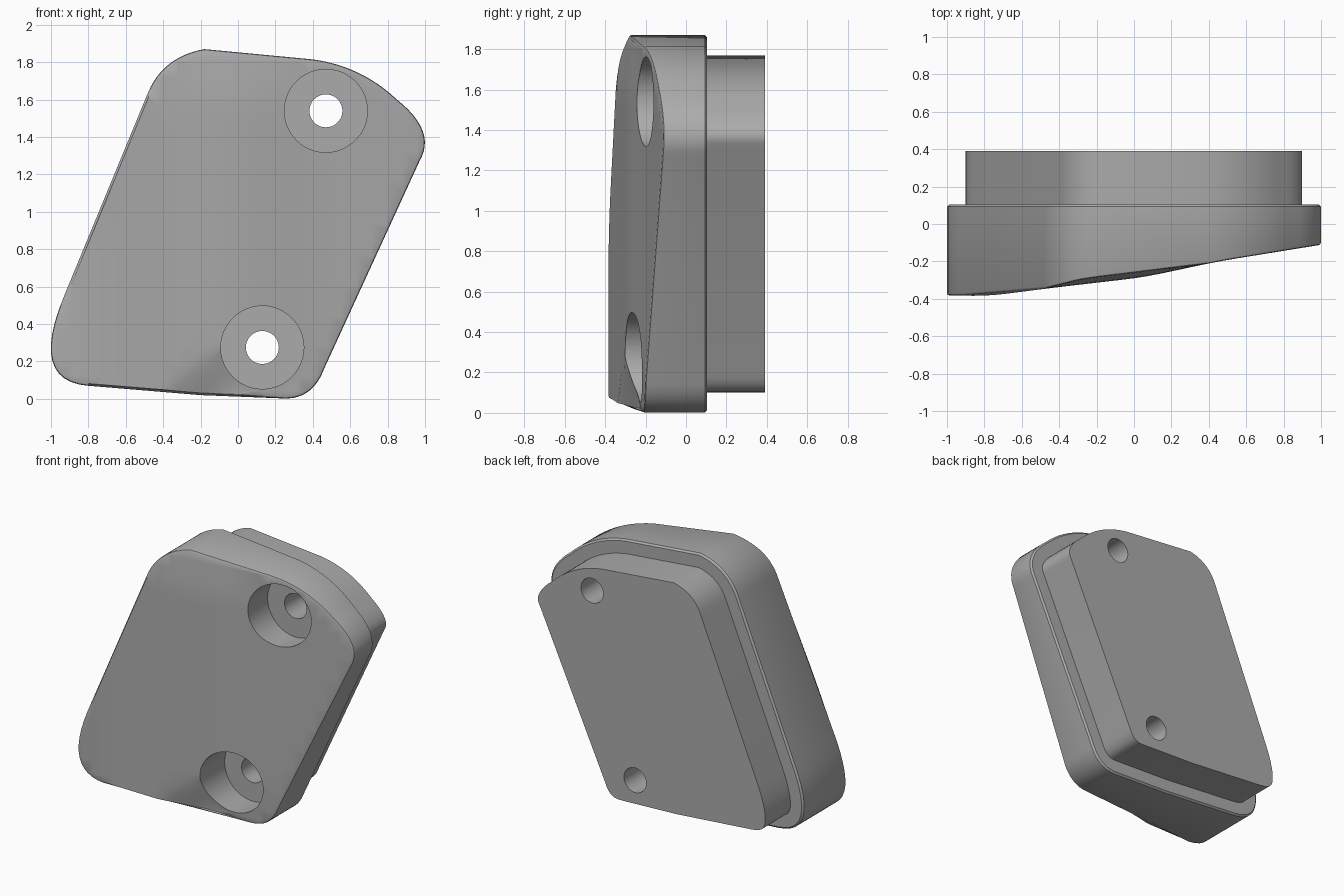
import bpy, bmesh
from mathutils import Vector

cube = bpy.data.objects.get("Cube")
if cube:
    bpy.data.objects.remove(cube, do_unlink=True)

grey = bpy.data.materials.new("plain_grey")
grey.use_nodes = True
GREY = (0.41, 0.41, 0.41, 1)
grey.diffuse_color = GREY
grey.node_tree.nodes["Principled BSDF"].inputs["Base Color"].default_value = GREY

# Rounded corners of the outline in x, z: start, control, end
CORNERS = [
    ((-.80, .07), (-1.12, .095), (-.93, .55)),
    ((-.48, 1.64), (-.40, 1.83), (-.18, 1.87)),
    ((.40, 1.815), (.66, 1.78), (.85, 1.60)),
    ((.85, 1.60), (1.065, 1.43), (.97, 1.27)),
    ((.46, .16), (.40, 0), (.25, .002)),
]
# Front surface depth along x
SLOPE = [(-1.1, -.38), (-.78, -.385), (-.4, -.337), (.05, -.285), (.45, -.2), (1.1, -.095)]
LIP = .012


def clamp(v, lo=0.0, hi=1.0):
    return max(lo, min(hi, v))


def outline(steps=12):
    pts = []
    for corner in CORNERS:
        a, b, c = (Vector(p) for p in corner)
        for i in range(steps + 1):
            t = i / steps
            p = a * (1 - t) ** 2 + b * 2 * t * (1 - t) + c * t * t
            if not pts or (p - pts[-1]).length > .001:
                pts.append(p)
    pts.append(Vector((-.2, .02)))
    return pts


def inset(pts, d):
    out = []
    for i, p in enumerate(pts):
        u = (p - pts[i - 1]).normalized()
        v = (pts[(i + 1) % len(pts)] - p).normalized()
        n = Vector((u.y + v.y, -u.x - v.x)).normalized()
        out.append(p + n * d / max(.5, n.dot(Vector((u.y, -u.x)))))
    return out


def ramp(x):
    for (x0, y0), (x1, y1) in zip(SLOPE, SLOPE[1:]):
        if x <= x1:
            return y0 + (y1 - y0) * (x - x0) / (x1 - x0)
    return SLOPE[-1][1]


def front_y(x, z):
    y = sum(ramp(clamp(x + k * .04, -1.1, 1.1)) for k in range(-2, 3)) / 5
    # Folded lower corner and softly falling top edge
    fold = min(.05 + .72 * (x + .4), .3)
    y += clamp(.25 * (fold - z), 0, .06) * clamp((.45 - x) / .45)
    y += .03 * clamp((z - 1.6) / .27) * clamp((.4 - x) / .3) * clamp((x + .6) / .3)
    return y


def loft(name, rings, grid=False):
    """Join outline rings, each an inset and a depth function."""
    bm = bmesh.new()
    loops = []
    for d, depth in rings:
        loops.append([bm.verts.new((p.x, depth(p.x, p.y), p.y)) for p in inset(outline(), d)])
    n = len(loops[0])
    for a, b in zip(loops, loops[1:]):
        for i in range(n):
            j = (i + 1) % n
            bm.faces.new((a[i], a[j], b[j], b[i]))
    bm.faces.new(loops[0])
    cap = bm.faces.new(loops[-1])
    if grid:
        faces = {cap}
        cuts = [((i * .08 - .963, 0, 0), (1, 0, 0)) for i in range(25)]
        cuts += [((0, 0, i * .08 + .043), (0, 0, 1)) for i in range(23)]
        for co, no in cuts:
            geom = set(faces)
            for f in faces:
                geom.update(f.edges)
                geom.update(f.verts)
            res = bmesh.ops.bisect_plane(bm, geom=list(geom), plane_co=co, plane_no=no, dist=.0005)
            faces = {g for g in res["geom"] if isinstance(g, bmesh.types.BMFace)}
        for v in {v for f in faces for v in f.verts}:
            v.co.y = front_y(v.co.x, v.co.z)
        bmesh.ops.triangulate(bm, faces=list(faces))
    bmesh.ops.recalc_face_normals(bm, faces=bm.faces[:])
    mesh = bpy.data.meshes.new(name)
    bm.to_mesh(mesh)
    bm.free()
    mesh.materials.append(grey)
    ob = bpy.data.objects.new(name, mesh)
    bpy.context.collection.objects.link(ob)
    return ob


def bore(target, x, z, radius, y0, y1):
    bpy.ops.mesh.primitive_cylinder_add(vertices=48, radius=radius, depth=y1 - y0,
                                        location=(x, (y0 + y1) / 2, z), rotation=(1.5707963, 0, 0))
    cutter = bpy.context.object
    cutter.name = "bore_cutter"
    cutter.hide_render = True
    cutter.data.materials.append(grey)
    bpy.context.view_layer.objects.active = target
    mod = target.modifiers.new("bore", "BOOLEAN")
    mod.operation = "DIFFERENCE"
    mod.solver = "EXACT"
    mod.object = cutter
    bpy.ops.object.modifier_apply(modifier=mod.name)
    bpy.data.objects.remove(cutter, do_unlink=True)


# Wide front body with softened rims
body = loft("front_body", [
    (LIP, lambda x, z: .105),
    (0, lambda x, z: .105 - LIP),
    (0, lambda x, z: front_y(x, z) + LIP),
    (LIP * .3, lambda x, z: front_y(x, z) + LIP * .3),
    (LIP, front_y),
], grid=True)

# Smaller plug at the back
plug = loft("back_plug", [(.1, lambda x, z: .39), (.1, lambda x, z: .105)])

# Counterbored screw holes
for x, z in ((.47, 1.54), (.13, .275)):
    bore(body, x, z, .222, -.6, -.02)
    for part in (body, plug):
        bore(part, x, z, .088, -.6, .6)

for part in (body, plug):
    bpy.ops.object.select_all(action="DESELECT")
    part.select_set(True)
    bpy.context.view_layer.objects.active = part
    bpy.ops.object.shade_smooth_by_angle(angle=.6)
